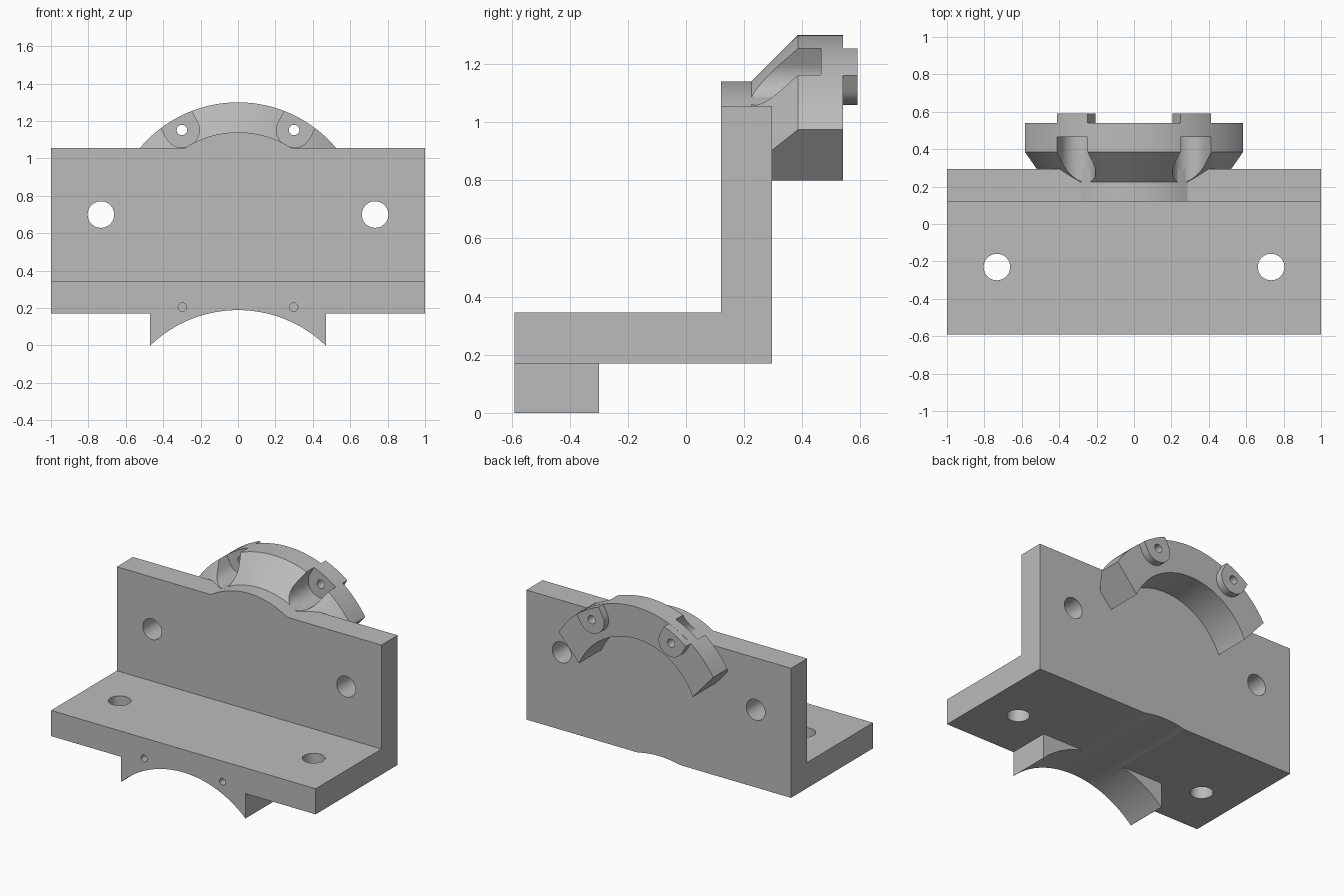
import bpy, bmesh
from math import sin, cos, pi, atan2, asin, hypot, radians

if "Cube" in bpy.data.objects:
    bpy.data.objects.remove(bpy.data.objects["Cube"], do_unlink=True)

grey = bpy.data.materials.new("plain_grey")
grey.use_nodes = True
grey.diffuse_color = (0.5, 0.5, 0.5, 1)
grey.node_tree.nodes["Principled BSDF"].inputs["Base Color"].default_value = (0.5, 0.5, 0.5, 1)

ARCH_Z = 0.615          # height of the arch axis
R_HUB, R_RIM, R_BORE = 0.525, 0.685, 0.468
BOLT = (0.30, 1.152)    # arch bolt position (x, z)


def loft(name, sections):
    """Solid through matching closed (x, y, z) sections."""
    bm = bmesh.new()
    rings = [[bm.verts.new(p) for p in s] for s in sections]
    n = len(rings[0])
    for a, b in zip(rings, rings[1:]):
        for i in range(n):
            j = (i + 1) % n
            bm.faces.new((a[i], a[j], b[j], b[i]))
    bm.faces.new(rings[0])
    bm.faces.new(rings[-1])
    bmesh.ops.recalc_face_normals(bm, faces=bm.faces)
    mesh = bpy.data.meshes.new(name)
    bm.to_mesh(mesh)
    bm.free()
    mesh.materials.append(grey)
    ob = bpy.data.objects.new(name, mesh)
    bpy.context.collection.objects.link(ob)
    return ob


def prism(name, pts, y0, y1):
    return loft(name, [[(x, y, z) for x, z in pts] for y in (y0, y1)])


def box(name, x, y0, y1, z0, z1):
    return prism(name, [(-x, z0), (x, z0), (x, z1), (-x, z1)], y0, y1)


def arc(cx, cz, r, a0, a1, n):
    return [(cx + r * cos(a0 + (a1 - a0) * i / n), cz + r * sin(a0 + (a1 - a0) * i / n))
            for i in range(n + 1)]


def disc(x, z, r, n=40):
    return arc(x, z, r, 0, 2 * pi, n)[:-1]


def combine(body, tool, op):
    """Apply a boolean and drop the helper solid."""
    tool.hide_render = True
    mod = body.modifiers.new(op, "BOOLEAN")
    mod.operation, mod.solver, mod.object = op, "EXACT", tool
    bpy.context.view_layer.objects.active = body
    bpy.ops.object.modifier_apply(modifier=mod.name)
    bpy.data.objects.remove(tool, do_unlink=True)


def end_point(r):
    """Where the slanted arch end line meets radius r."""
    lo, hi = -0.2, 2.0
    for _ in range(40):
        t = (lo + hi) / 2
        x, z = 0.43 + 0.15 * t, 0.80 + 0.17 * t
        lo, hi = (t, hi) if hypot(x, z - ARCH_Z) < r else (lo, t)
    return atan2(z - ARCH_Z, x)


def arch_section(y, r):
    a, b = end_point(r), end_point(R_BORE)
    pts = arc(0, ARCH_Z, r, a, pi - a, 64) + arc(0, ARCH_Z, R_BORE, pi - b, b, 64)
    return [(x, y, z) for x, z in pts]


def lug_outline(side, r_out, w=0.094):
    """U shape around the bolt, open towards the rim."""
    x, z = BOLT
    out = atan2(z - ARCH_Z, x)
    half = asin(w / r_out)
    pts = arc(x, z, w, out + pi / 2, out + 3 * pi / 2, 24)
    pts += arc(0, ARCH_Z, r_out, out - half, out + half, 12)
    return [(side * px, pz) for px, pz in pts]


# angle plate
corner = [(-0.59, 0.17), (0.295, 0.17), (0.295, 1.055), (0.12, 1.055), (0.12, 0.345), (-0.59, 0.345)]
bracket = loft("angle_bracket", [[(x, y, z) for y, z in corner] for x in (-1, 1)])

# saddle foot under the front edge, with a cylindrical seat along the whole base
combine(bracket, box("saddle", 0.47, -0.59, -0.30, 0, 0.25), "UNION")
combine(bracket, prism("seat_cutter", disc(0, -0.487, 0.676, 160), -0.8, 0.8), "DIFFERENCE")

# hump on the upright plate
a = radians(50)
combine(bracket, prism("hump", arc(0, ARCH_Z, R_HUB, a, pi - a, 48), 0.12, 0.295), "UNION")

# flared arch with bolt pockets, rear lugs and bolt holes
arch = loft("arch", [arch_section(0.225, R_HUB), arch_section(0.385, R_RIM), arch_section(0.54, R_RIM)])
for s in (-1, 1):
    combine(arch, prism("pocket", lug_outline(s, 0.8), 0.2, 0.465), "DIFFERENCE")
    combine(arch, prism("lug", lug_outline(s, R_RIM - 0.001), 0.5, 0.59), "UNION")
    combine(arch, prism("bolt_hole", disc(s * BOLT[0], BOLT[1], 0.028, 24), 0.4, 0.7), "DIFFERENCE")
combine(bracket, arch, "UNION")

# mounting holes through both plates and blind holes in the front
for s in (-1, 1):
    combine(bracket, prism("wall_hole", disc(s * 0.733, 0.70, 0.071), 0, 0.4), "DIFFERENCE")
    floor_hole = loft("floor_hole", [[(x, y, z) for x, y in disc(s * 0.733, -0.23, 0.071)]
                                     for z in (0.1, 0.5)])
    combine(bracket, floor_hole, "DIFFERENCE")
    combine(bracket, prism("pin_hole", disc(s * 0.297, 0.205, 0.023, 24), -0.7, -0.32), "DIFFERENCE")

bpy.ops.object.select_all(action="DESELECT")
bracket.select_set(True)
bpy.context.view_layer.objects.active = bracket
bpy.ops.object.shade_smooth_by_angle(angle=radians(25))
